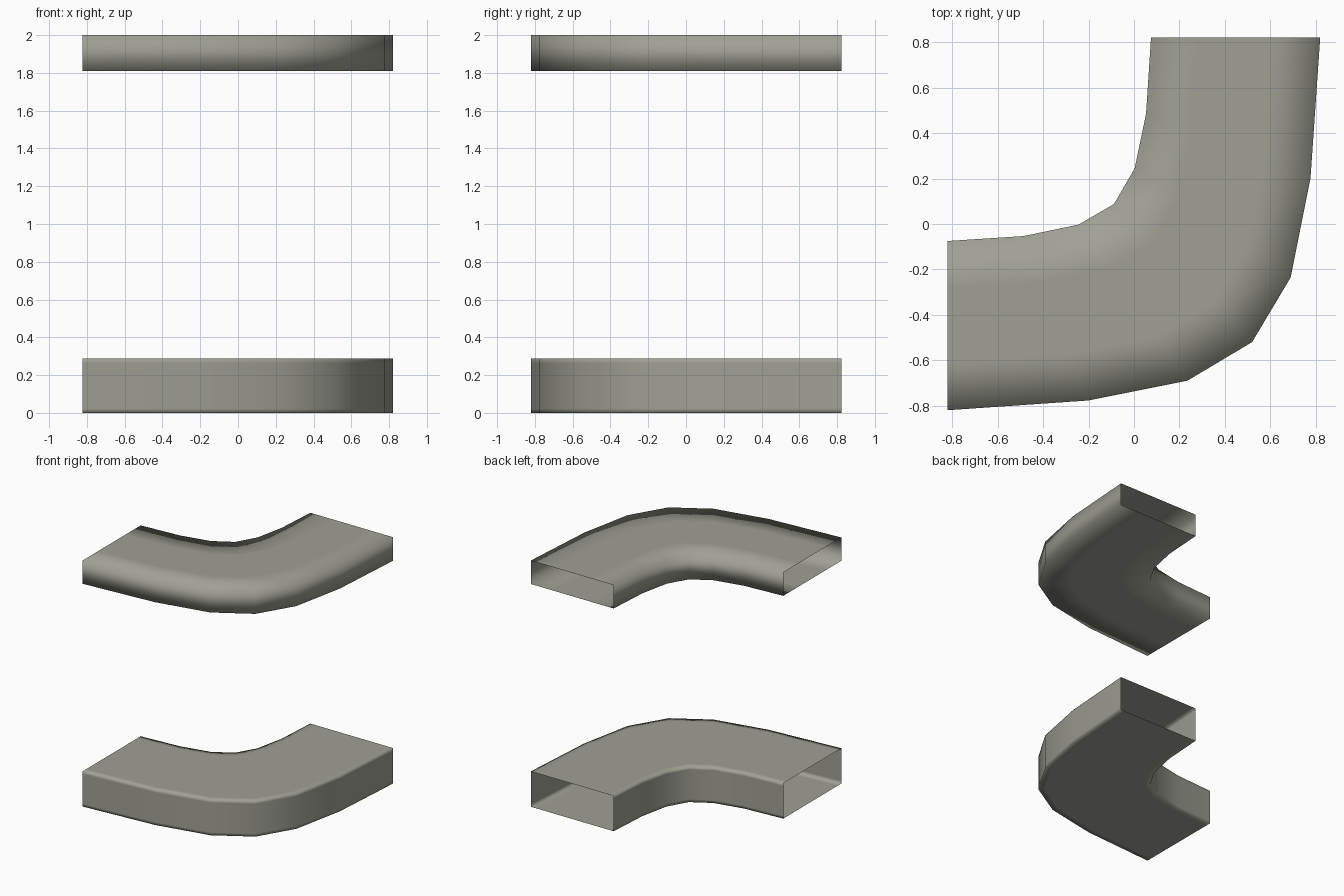
import bpy, bmesh

if "Cube" in bpy.data.objects:
    bpy.data.objects.remove(bpy.data.objects["Cube"])

grey = bpy.data.materials.new("warm grey metal")
grey.diffuse_color = (0.35, 0.35, 0.30, 1)
grey.use_nodes = True
grey.node_tree.nodes["Principled BSDF"].inputs["Base Color"].default_value = grey.diffuse_color


def mirrored(half):
    """Complete a bend contour by mirroring it across the diagonal."""
    return half + [(-y, -x) for x, y in half[-2::-1]]


# Plan contours of the bend, from the left end to the back end
OUTER = mirrored([(-0.822, -0.82), (-0.20, -0.777), (0.235, -0.69), (0.52, -0.52)])
INNER = mirrored([(-0.822, -0.075), (-0.485, -0.053), (-0.245, -0.003), (-0.088, 0.088)])


def duct_bend(name, z0, z1, across, upright):
    """Open-ended rectangular duct; across/upright are loop insets (fractions)."""
    low = [0] + ([upright] + [1 - upright] if upright else [])
    flat = [0, across, 1 - across]
    # section as (across from outer to inner, height), walked around the duct
    section = [(t, 0) for t in flat] + [(1, h) for h in low]
    section += [(1 - t, 1) for t in flat] + [(0, 1 - h) for h in low]

    bm = bmesh.new()
    rings = []
    for (ox, oy), (ix, iy) in zip(OUTER, INNER):
        rings.append([bm.verts.new((ox + (ix - ox) * t, oy + (iy - oy) * t,
                                    z0 + (z1 - z0) * h)) for t, h in section])
    n = len(section)
    for a, b in zip(rings, rings[1:]):
        for i in range(n):
            j = (i + 1) % n
            # wound so that the normals point out of the duct
            f = bm.faces.new((a[i], a[j], b[j], b[i]))
            f.smooth = True
    bm.normal_update()
    # the underside must face down
    if bm.faces[:][0].normal.z > 0:
        bmesh.ops.reverse_faces(bm, faces=bm.faces[:])
    mesh = bpy.data.meshes.new(name)
    bm.to_mesh(mesh)
    bm.free()
    mesh.materials.append(grey)
    bpy.context.collection.objects.link(bpy.data.objects.new(name, mesh))


# Softer shallow duct on top, crisper deep duct below
duct_bend("upper_duct_bend", 1.81, 2.0, 0.28, None)
duct_bend("lower_duct_bend", 0.0, 0.287, 0.06, 0.08)
